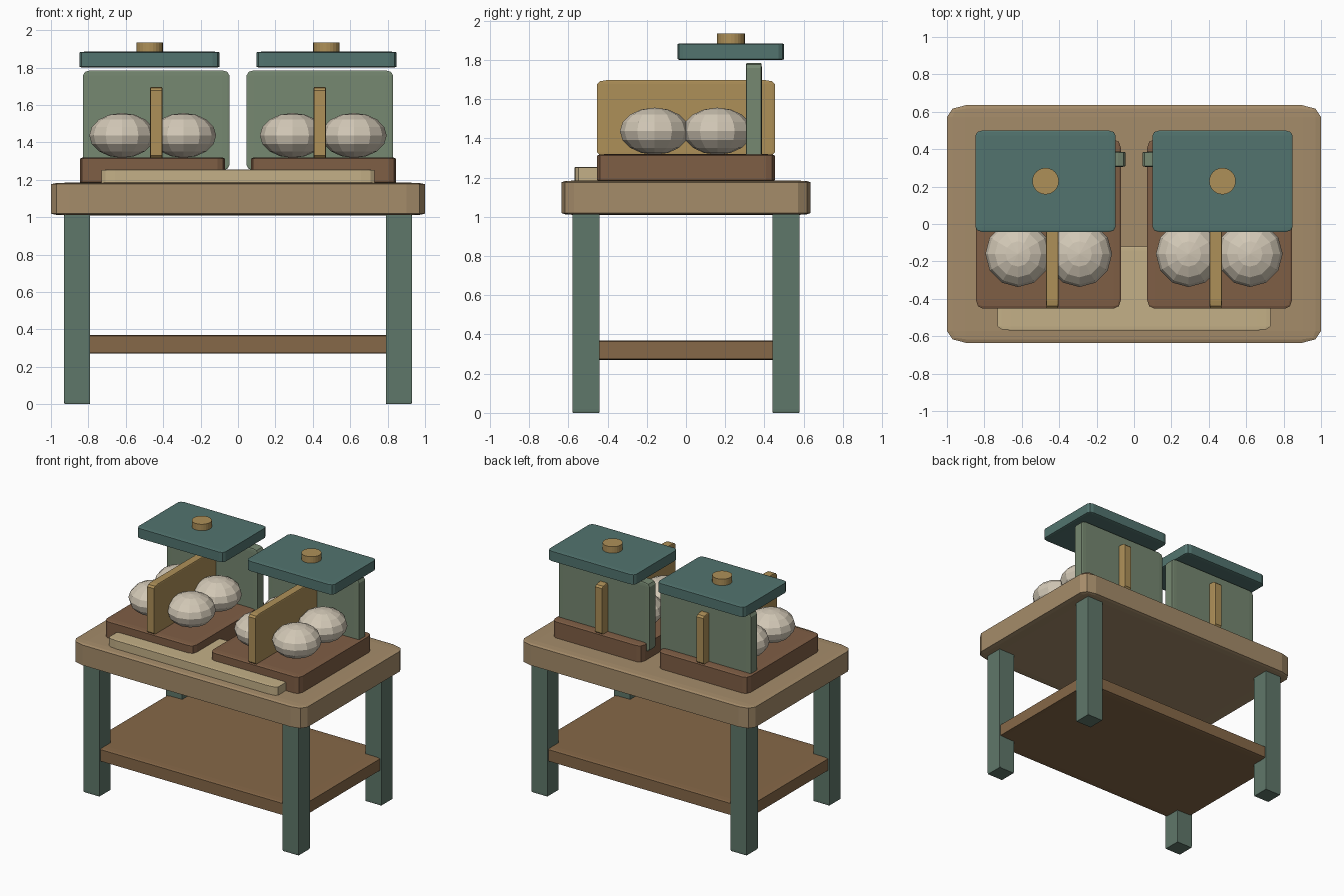
import bpy

if "Cube" in bpy.data.objects:
    bpy.data.objects.remove(bpy.data.objects["Cube"])


def lin(c):
    return c / 12.92 if c <= 0.04045 else ((c + 0.055) / 1.055) ** 2.4


def material(name, hexcode):
    m = bpy.data.materials.new(name)
    rgb = [lin(int(hexcode[i:i + 2], 16) / 255) for i in (0, 2, 4)]
    m.diffuse_color = (*rgb, 1)
    m.use_nodes = True
    m.node_tree.nodes["Principled BSDF"].inputs["Base Color"].default_value = m.diffuse_color
    return m


OAK = material("light_wood", "A58C6A")
WALNUT = material("shelf_wood", "866848")
BROWN = material("dark_wood", "7F5E45")
GREEN = material("leg_green", "5F776A")
SAGE = material("sage", "768871")
TEAL = material("teal", "52746F")
GOLD = material("gold_wood", "AE9058")
CREAM = material("cream_wood", "C4B087")
DOUGH = material("dough", "D2C8B6")


def box(name, x, y, z, mat, bevel=0.05):
    """Box from (min, max) ranges; the bevel scales with the box."""
    rng = (x, y, z)
    bpy.ops.mesh.primitive_cube_add(size=1, location=[(a + b) / 2 for a, b in rng])
    o = bpy.context.object
    o.name = name
    o.scale = [b - a for a, b in rng]
    m = o.modifiers.new("bevel", "BEVEL")
    m.width = bevel
    m.segments = 2
    o.data.materials.append(mat)
    return o


def span(c, half):
    return (c - half, c + half)


# table
box("table_top", (-1, 1), (-0.635, 0.635), (1.01, 1.185), OAK)
box("lower_shelf", (-0.92, 0.92), (-0.57, 0.57), (0.27, 0.37), WALNUT)
for sx, side in ((-1, "left"), (1, "right")):
    for sy, end in ((-1, "front"), (1, "back")):
        box(f"{end}_{side}_leg", span(sx * 0.86, 0.07), span(sy * 0.51, 0.07),
            (0, 1.02), GREEN, 0.02)

# board lying at the front, partly under the crates
box("front_board", (-0.73, 0.73), (-0.57, -0.12), (1.183, 1.255), CREAM)

# two mirrored crates
for s, side in ((-1, "left"), (1, "right")):
    box(f"{side}_crate_base", span(s * 0.4575, 0.3875), (-0.453, 0.453), (1.18, 1.32), BROWN)
    box(f"{side}_back_panel", span(s * 0.4375, 0.3915), (0.305, 0.387), (1.25, 1.785), SAGE)
    box(f"{side}_divider", span(s * 0.437, 0.033), (-0.453, 0.453), (1.31, 1.697), GOLD)
    box(f"{side}_lid", span(s * 0.473, 0.375), (-0.043, 0.5), (1.80, 1.885), TEAL)

    # lid knob
    bpy.ops.mesh.primitive_cylinder_add(vertices=24, radius=0.071, depth=0.06,
                                        location=(s * 0.473, 0.229, 1.905))
    knob = bpy.context.object
    knob.name = f"{side}_knob"
    knob.data.materials.append(GOLD)

    # low-poly loaves
    for i, x in enumerate((0.292, 0.62)):
        for j, y in enumerate((-0.16, 0.16)):
            bpy.ops.mesh.primitive_uv_sphere_add(segments=12, ring_count=8, radius=1,
                                                 location=(s * x, y, 1.437))
            loaf = bpy.context.object
            loaf.name = f"{side}_loaf_{i * 2 + j + 1}"
            loaf.scale = (0.175, 0.177, 0.12)
            loaf.data.materials.append(DOUGH)
